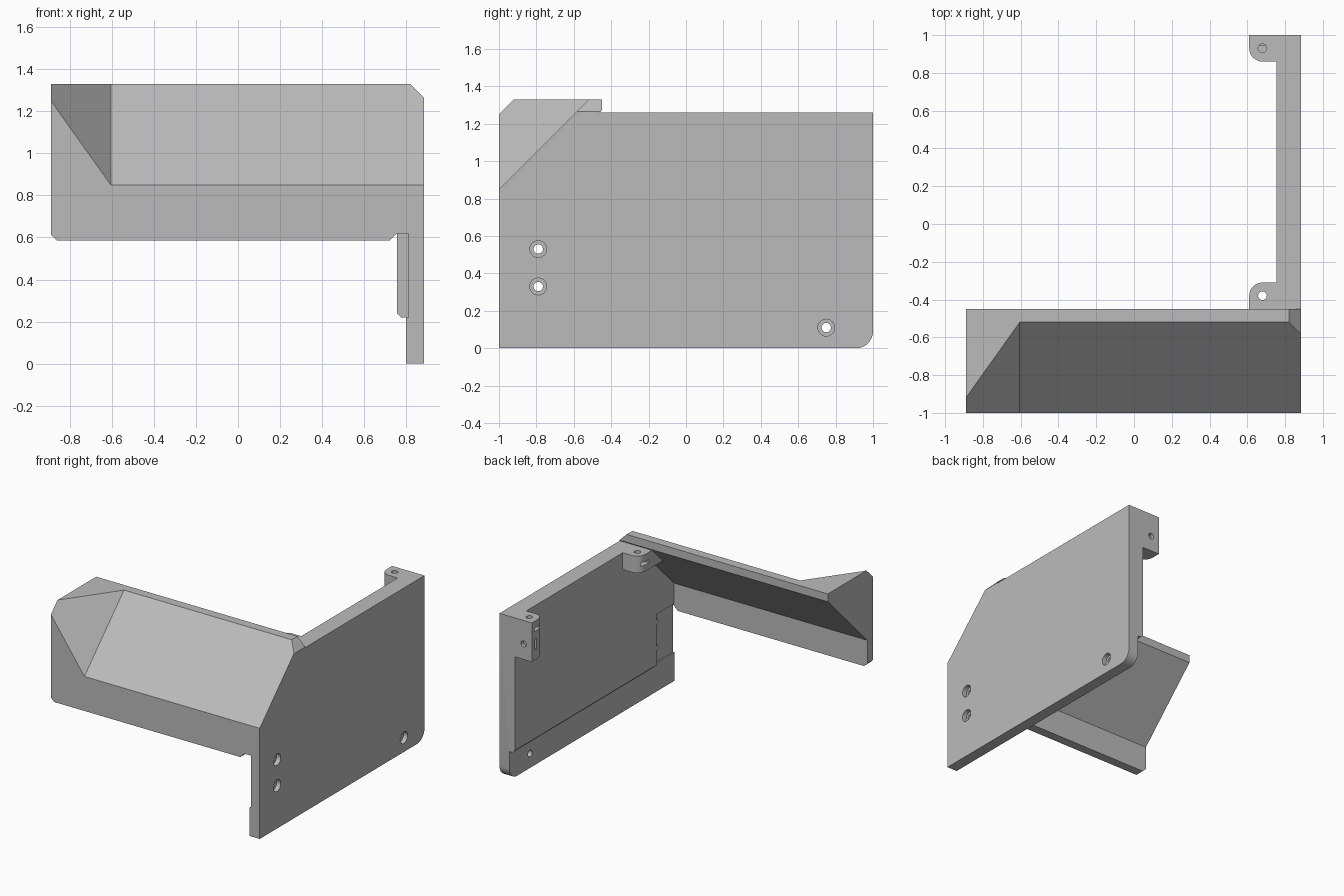
import bpy, bmesh
from math import cos, sin, pi, radians
from mathutils import Vector

if "Cube" in bpy.data.objects:
    bpy.data.objects.remove(bpy.data.objects["Cube"], do_unlink=True)

grey = bpy.data.materials.new("plain grey")
grey.use_nodes = True
colour = (0.5, 0.5, 0.5, 1)
grey.diffuse_color = colour
grey.node_tree.nodes["Principled BSDF"].inputs["Base Color"].default_value = colour


def finish(name, bm):
    bmesh.ops.recalc_face_normals(bm, faces=bm.faces)
    mesh = bpy.data.meshes.new(name)
    bm.to_mesh(mesh)
    bm.free()
    mesh.materials.append(grey)
    obj = bpy.data.objects.new(name, mesh)
    bpy.context.collection.objects.link(obj)
    return obj


def prism(name, axis, profile, low, high):
    """Extrude a 2D profile along an axis: x takes (y,z), y takes (x,z), z takes (x,y)."""
    place = {"x": lambda p, d: (d, p[0], p[1]),
             "y": lambda p, d: (p[0], d, p[1]),
             "z": lambda p, d: (p[0], p[1], d)}[axis]
    bm = bmesh.new()
    base = bm.faces.new([bm.verts.new(place(p, low)) for p in profile])
    top = bmesh.ops.extrude_face_region(bm, geom=[base])["geom"]
    shift = Vector(place((0, 0), high - low))
    bmesh.ops.translate(bm, vec=shift, verts=[v for v in top if isinstance(v, bmesh.types.BMVert)])
    return finish(name, bm)


def arc(cx, cy, r, start, end, steps=8):
    angles = [radians(start + (end - start) * i / steps) for i in range(steps + 1)]
    return [(cx + r * cos(a), cy + r * sin(a)) for a in angles]


def circle(cx, cy, r, n=24):
    return [(cx + r * cos(2 * pi * i / n), cy + r * sin(2 * pi * i / n)) for i in range(n)]


def rect(a0, a1, b0, b1):
    return [(a0, b0), (a1, b0), (a1, b1), (a0, b1)]


def cut(obj, axis, profile, low, high):
    cutter = prism("cutter", axis, profile, low, high)
    cutter.hide_render = True
    mod = obj.modifiers.new("cut", "BOOLEAN")
    mod.operation, mod.solver, mod.object = "DIFFERENCE", "EXACT", cutter
    bpy.context.view_layer.objects.active = obj
    bpy.ops.object.modifier_apply(modifier=mod.name)
    bpy.data.objects.remove(cutter, do_unlink=True)


LEFT, RIGHT, INNER, TOP = -0.89, 0.885, 0.755, 1.26

# Bent front panel: upright strip, sloped sheet and narrow top lip
panel = prism("front_panel", "x",
              [(-1, 0.585), (-1, 0.85), (-0.52, 1.33), (-0.45, 1.33),
               (-0.45, 1.27), (-0.93, 0.79), (-0.93, 0.585)], LEFT, RIGHT)
cut(panel, "y", [(-0.95, 0.67), (-0.83, 0.555), (-0.95, 0.5)], -1.2, 0)
cut(panel, "y", [(0.685, 0.55), (INNER, 0.62), (1, 0.62), (1, 0.55)], -1.2, 0)
cut(panel, "y", [(0.8, 1.35), (1, 1.15), (1, 1.35)], -1.2, 0)

# Solid corner wing on the free end of the panel
bm = bmesh.new()
for co in [(-0.605, -1, 0.85), (-0.605, -0.52, 1.33), (LEFT, -0.92, 1.33),
           (LEFT, -1, 1.25), (LEFT, -1, 0.85), (LEFT, -0.52, 1.33)]:
    bm.verts.new(co)
bmesh.ops.convex_hull(bm, input=bm.verts[:])
bmesh.ops.dissolve_limit(bm, angle_limit=0.01, verts=bm.verts[:], edges=bm.edges[:])
finish("corner_wing", bm)

# Side plate with rounded lower back corner
plate = prism("side_plate", "x",
              [(-1, 0)] + arc(0.91, 0.09, 0.09, -90, 0) +
              [(1, TOP), (-0.46, TOP), (-0.93, 0.79), (-0.93, 0.62), (-1, 0.62)],
              INNER, RIGHT)
# Thinner bottom strip and the pocket behind the two front holes
cut(plate, "y", [(0.7, -0.1), (0.8, -0.1), (0.8, 0.22), (0.775, 0.22), (0.7, 0.295)], -1.2, 1.2)
cut(plate, "x", rect(-1.1, -0.72, 0.22, 0.63), 0.7, 0.81)

# Screw holes with wider seats on the outside
for y, z in [(-0.79, 0.53), (-0.79, 0.33), (0.75, 0.11)]:
    cut(plate, "x", circle(y, z, 0.025), 0.7, 1)
    cut(plate, "x", circle(y, z, 0.045), 0.85, 1)

# Back mounting tab with upright hole, rear hole and fastener slots
back_tab = prism("back_tab", "z",
                 [(INNER, 1), (0.61, 1)] + arc(0.68, 0.93, 0.07, 180, 270) + [(INNER, 0.86)],
                 0.96, TOP)
cut(back_tab, "z", circle(0.68, 0.93, 0.023), 1.12, 1.4)
cut(back_tab, "y", circle(0.68, 1.08, 0.023), 0.9, 1.1)
cut(back_tab, "x", rect(0.89, 0.97, 1.18, 1.205), 0.5, 0.72)
cut(back_tab, "x", rect(0.945, 0.97, 1.04, 1.12), 0.5, 0.72)

# Front mounting tab, trimmed to the underside of the sloped sheet
front_tab = prism("front_tab", "z",
                  [(INNER, -0.7), (0.61, -0.7)] + arc(0.68, -0.38, 0.07, 180, 90) + [(INNER, -0.31)],
                  1.13, TOP)
cut(front_tab, "x", [(-0.45, 1.27), (-0.8, 0.92), (-0.8, 1.4), (-0.45, 1.4)], 0.5, 1)
cut(front_tab, "z", circle(0.68, -0.38, 0.023), 1, 1.4)
cut(front_tab, "x", rect(-0.42, -0.34, 1.18, 1.205), 0.5, 0.72)

# Keep flat faces crisp while softening the round corners and holes
for obj in (panel, plate, back_tab, front_tab):
    bpy.ops.object.select_all(action="DESELECT")
    obj.select_set(True)
    bpy.context.view_layer.objects.active = obj
    bpy.ops.object.shade_smooth_by_angle(angle=radians(30))
